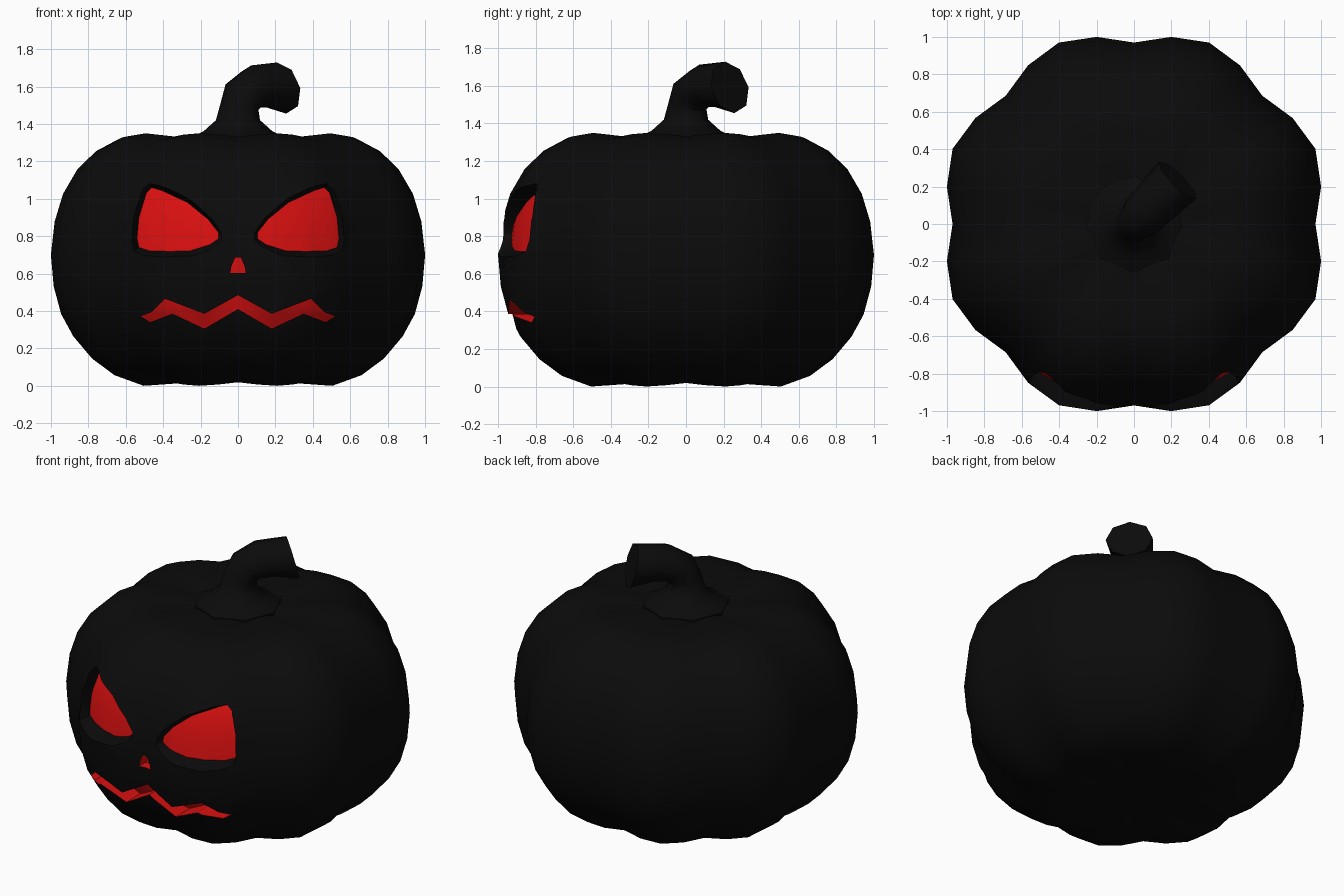
import bpy, bmesh, math
from mathutils import Vector

if "Cube" in bpy.data.objects:
    bpy.data.objects.remove(bpy.data.objects["Cube"])


def material(name, rgb):
    m = bpy.data.materials.new(name)
    m.diffuse_color = (*rgb, 1)
    m.use_nodes = True
    m.node_tree.nodes["Principled BSDF"].inputs["Base Color"].default_value = m.diffuse_color
    return m


SKIN = material("black_skin", (0.0033, 0.0033, 0.0033))
GLOW = material("red_glow", (0.7, 0.005, 0.005))


def finish(bm, name, mat_index=0):
    bmesh.ops.recalc_face_normals(bm, faces=bm.faces)
    for f in bm.faces:
        f.material_index = mat_index
    me = bpy.data.meshes.new(name)
    bm.to_mesh(me)
    bm.free()
    me.materials.append(SKIN)
    me.materials.append(GLOW)
    ob = bpy.data.objects.new(name, me)
    bpy.context.collection.objects.link(ob)
    return ob


def loft(bm, rings, caps=True):
    vs = [[bm.verts.new(p) for p in r] for r in rings]
    n = len(vs[0])
    for a, b in zip(vs, vs[1:]):
        for i in range(n):
            bm.faces.new((a[i], a[(i + 1) % n], b[(i + 1) % n], b[i]))
    if caps:
        bm.faces.new(vs[0])
        bm.faces.new(vs[-1])
    return vs


def activate(ob):
    bpy.ops.object.select_all(action='DESELECT')
    ob.select_set(True)
    bpy.context.view_layer.objects.active = ob


def subtract(ob, cutter):
    mod = ob.modifiers.new("cut", 'BOOLEAN')
    mod.operation = 'DIFFERENCE'
    mod.solver = 'EXACT'
    mod.object = cutter
    activate(ob)
    bpy.ops.object.modifier_apply(modifier=mod.name)
    bpy.data.objects.remove(cutter, do_unlink=True)


# Pumpkin body: profile (radius, height) swept round eight lobes
PROFILE = [(.3, .015), (.52, 0), (.66, .05), (.78, .14), (.88, .26), (.945, .38),
           (.985, .53), (1, .7), (.98, .88), (.935, 1.03), (.86, 1.16),
           (.76, 1.26), (.63, 1.33), (.51, 1.35), (.28, 1.325)]
MID = 0.675


def gourd(name, lobes, squash=1.0, mat_index=0):
    bm = bmesh.new()
    rings = []
    for r, z in PROFILE:
        ring = []
        for i in range(32):
            m = lobes[i % 4]
            a = math.tau * i / 32
            k = squash * (1 - 0.35 * max(0, 1.05 - m)) if squash == 1 else squash
            ring.append((r * m * math.cos(a), r * m * math.sin(a), MID + (z - MID) * k))
        rings.append(ring)
    vs = loft(bm, rings, caps=False)
    for ring, z in ((vs[0], .03), (vs[-1], 1.31)):
        c = bm.verts.new((0, 0, MID + (z - MID) * squash))
        for i in range(32):
            bm.faces.new((ring[i], ring[(i + 1) % 32], c))
    return finish(bm, name, mat_index)


body = gourd("pumpkin_body", (.97, 1.02, 1.05, 1.02))


def carve(cutter, depth_radius):
    """Cut a pocket whose red floor follows a smaller gourd."""
    core = gourd("core", (depth_radius,) * 4, 0.93, 1)
    subtract(cutter, core)
    subtract(body, cutter)


# Eye sockets: black sloping walls, red floor
EYE = [(.54, .79), (.53, .74), (.47, .72), (.26, .72), (.15, .755), (.105, .785),
       (.105, .82), (.16, .89), (.27, .98), (.41, 1.045), (.46, 1.06), (.49, 1.03), (.53, .9)]


def eye_floor(x, z):
    r = 0.95 * (1 - 0.6 * (z - 0.7) ** 2)
    return -math.sqrt(r * r - x * x)


for side in (-1, 1):
    rings = []
    for dy, s in ((.2, 1), (0, 1), (-.2, 1.45)):
        rings.append([(side * (.33 + (x - .33) * s), eye_floor(x, z) + dy,
                       .86 + (z - .86) * s) for x, z in EYE])
    bm = bmesh.new()
    loft(bm, rings)
    carve(finish(bm, "eye_cutter", 0), 0.95)

# Nose and zigzag mouth: straight cuts with red walls and floor
NOSE = [(.042, .603), (.035, .64), (.016, .685)]
MOUTH = [(.18, .305), (.35, .385), (.47, .34), (.52, .372), (.46, .395),
         (.39, .465), (.18, .385)]
nose = NOSE + [(-x, z) for x, z in reversed(NOSE)]
mouth = [(0, .41)] + MOUTH + [(0, .485)] + [(-x, z) for x, z in reversed(MOUTH)]
for name, outline, depth in (("nose_cutter", nose, .91), ("mouth_cutter", mouth, .88)):
    bm = bmesh.new()
    loft(bm, [[(x, y, z) for x, z in outline] for y in (-1.2, -.3)])
    carve(finish(bm, name, 1), depth)

# Stem: octagonal rings (distance, height, tilt, radius) bending along the diagonal
STEM = [(0, 1.30, 0, .26), (0, 1.325, 0, .26), (0, 1.36, 0, .185), (0, 1.42, 0, .118),
        (.01, 1.49, 12, .103), (.055, 1.56, 38, .118), (.16, 1.6, 62, .128),
        (.33, 1.592, 76, .141)]
along = Vector((1, 1, 0)).normalized()
across = Vector((-1, 1, 0)).normalized()
up = Vector((0, 0, 1))
rings = []
for d, z, tilt, r in STEM:
    t = math.radians(tilt)
    u = along * math.cos(t) - up * math.sin(t)
    c = along * d + up * z
    rings.append([c + r * (u * math.cos(i * math.tau / 8) + across * math.sin(i * math.tau / 8))
                  for i in range(8)])
bm = bmesh.new()
loft(bm, rings)
stem = finish(bm, "stem")

for ob in (body, stem):
    activate(ob)
    bpy.ops.object.shade_smooth_by_angle(angle=math.radians(50))
